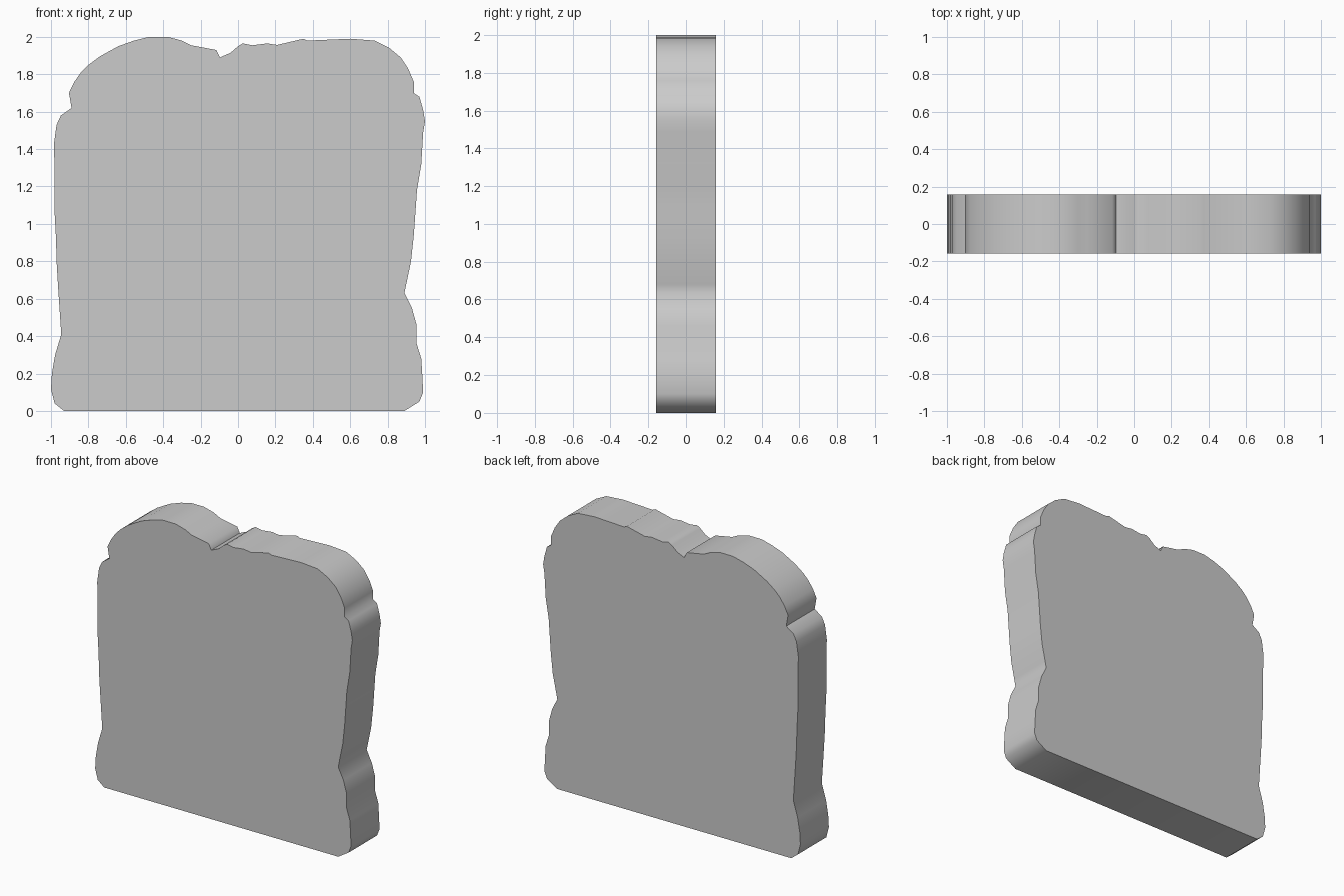
import bpy, bmesh, math

HALF_THICKNESS = 0.158

# Slice outline (x, z), counter-clockwise seen from the front
right_side = [(-0.93, 0), (0.89, 0), (0.97, 0.05), (0.99, 0.1), (0.985, 0.2), (0.98, 0.28),
              (0.955, 0.36), (0.955, 0.46), (0.93, 0.55), (0.89, 0.63), (0.9, 0.68),
              (0.925, 0.8), (0.94, 0.94), (0.95, 1.08), (0.957, 1.18), (0.98, 1.32),
              (0.99, 1.49), (1.0, 1.55), (0.99, 1.61), (0.97, 1.68)]
top_crust = [(0.94, 1.7), (0.94, 1.76), (0.91, 1.83), (0.87, 1.89), (0.81, 1.94),
             (0.73, 1.98), (0.6, 1.99), (0.37, 1.98), (0.35, 1.99), (0.21, 1.957),
             (0.155, 1.965), (0.075, 1.955), (0.025, 1.965), (0, 1.95), (-0.04, 1.915),
             (-0.097, 1.89), (-0.117, 1.93), (-0.25, 1.955), (-0.3, 1.98),
             (-0.375, 2.0), (-0.476, 2.0), (-0.556, 1.98), (-0.64, 1.95), (-0.74, 1.895),
             (-0.8, 1.85), (-0.84, 1.81), (-0.877, 1.757), (-0.904, 1.7)]
left_side = [(-0.89, 1.62), (-0.947, 1.58), (-0.97, 1.53), (-0.984, 1.43), (-0.98, 1.24),
             (-0.98, 1.05), (-0.973, 0.92), (-0.97, 0.8), (-0.963, 0.68), (-0.945, 0.41),
             (-0.978, 0.3), (-0.995, 0.2), (-1.0, 0.115), (-0.98, 0.04)]
outline = right_side + top_crust + left_side

# Slab: front face extruded to the back
bm = bmesh.new()
front = bm.faces.new([bm.verts.new((x, -HALF_THICKNESS, z)) for x, z in outline])
extruded = bmesh.ops.extrude_face_region(bm, geom=[front], use_keep_orig=True)
back_verts = [g for g in extruded["geom"] if isinstance(g, bmesh.types.BMVert)]
bmesh.ops.translate(bm, verts=back_verts, vec=(0, 2 * HALF_THICKNESS, 0))
bmesh.ops.recalc_face_normals(bm, faces=bm.faces)
mesh = bpy.data.meshes.new("bread_slice")
bm.to_mesh(mesh)
bm.free()

slice_obj = bpy.data.objects.new("bread_slice", mesh)
bpy.context.collection.objects.link(slice_obj)

# Smooth crust, crisp rim around the flat faces
bpy.context.view_layer.objects.active = slice_obj
slice_obj.select_set(True)
bpy.ops.object.shade_smooth_by_angle(angle=math.radians(60))
